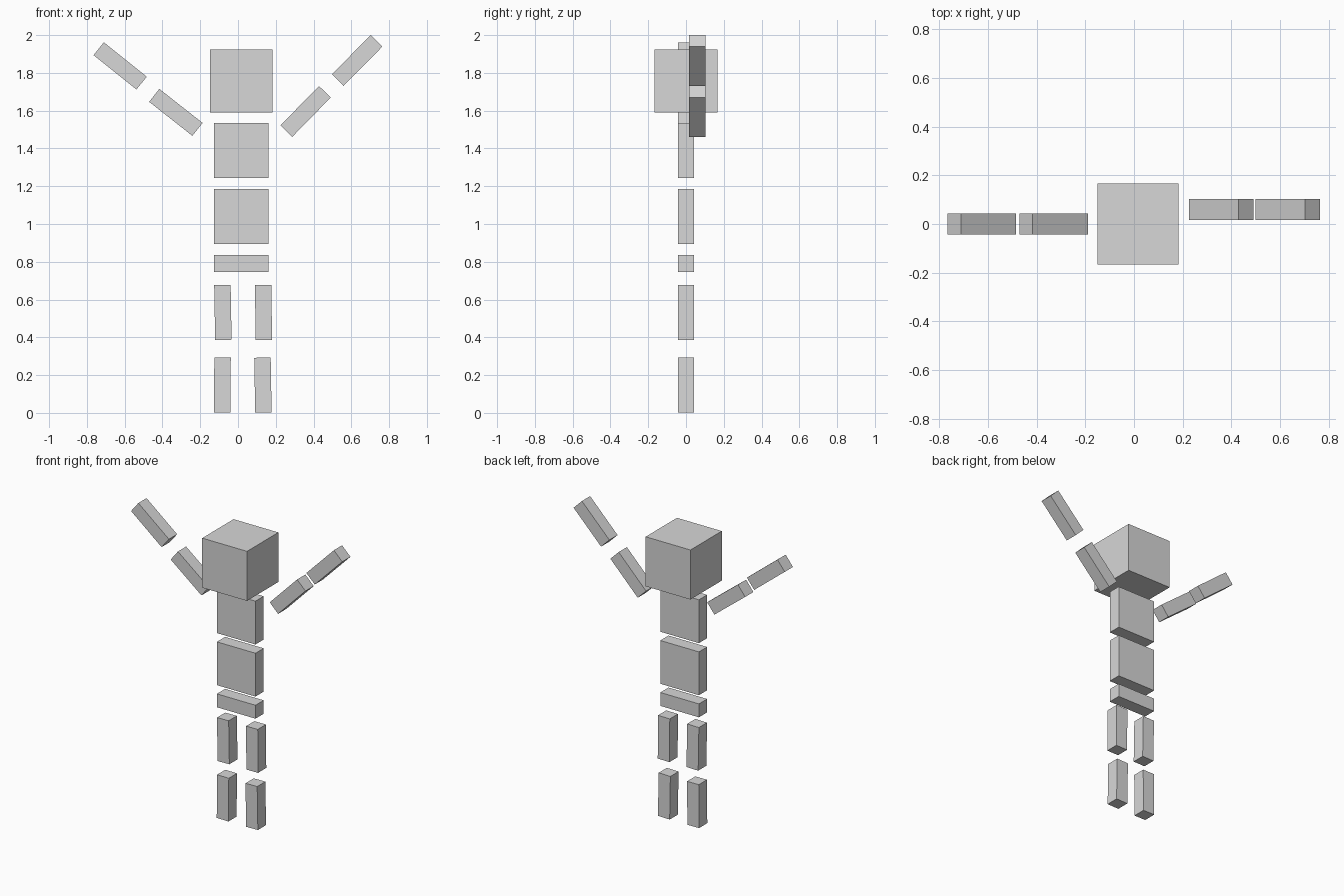
import bpy
from math import radians

default_cube = bpy.data.objects.get("Cube")
if default_cube:
    bpy.data.objects.remove(default_cube, do_unlink=True)

# One plain grey for the whole figure
GREY = (0.68, 0.68, 0.68, 1.0)
grey = bpy.data.materials.new("plain_grey")
grey.use_nodes = True
grey.diffuse_color = GREY
grey.node_tree.nodes["Principled BSDF"].inputs["Base Color"].default_value = GREY

LIMB = (0.087, 0.087, 0.291)
BLOCK = (0.287, 0.087, 0.291)


def box(name, size, x, z, y=0.0, lean=0.0):
    """Box centred at x, y, z; lean tips its top towards +x, in degrees."""
    bpy.ops.mesh.primitive_cube_add(size=1, location=(x, y, z))
    ob = bpy.context.object
    ob.name = name
    ob.scale = size
    ob.rotation_euler.y = radians(lean)
    ob.data.materials.append(grey)


# Head and trunk
box("head", (0.333, 0.333, 0.333), 0.017, 1.757)
box("chest", BLOCK, 0.017, 1.39)
box("belly", BLOCK, 0.017, 1.04)
box("hips", (0.287, 0.087, 0.09), 0.017, 0.791)

# Raised arms, the left one set slightly back
box("right_upper_arm", LIMB, -0.329, 1.591, lean=-51.8)
box("right_forearm", LIMB, -0.624, 1.837, lean=-51.3)
box("left_upper_arm", LIMB, 0.358, 1.596, y=0.059, lean=44.4)
box("left_forearm", LIMB, 0.631, 1.866, y=0.059, lean=44.6)

# Legs
box("right_thigh", LIMB, -0.08, 0.532, lean=-1)
box("left_thigh", LIMB, 0.135, 0.532, lean=-0.5)
box("right_shin", LIMB, -0.083, 0.147, lean=0.5)
box("left_shin", LIMB, 0.132, 0.147, lean=-1)
